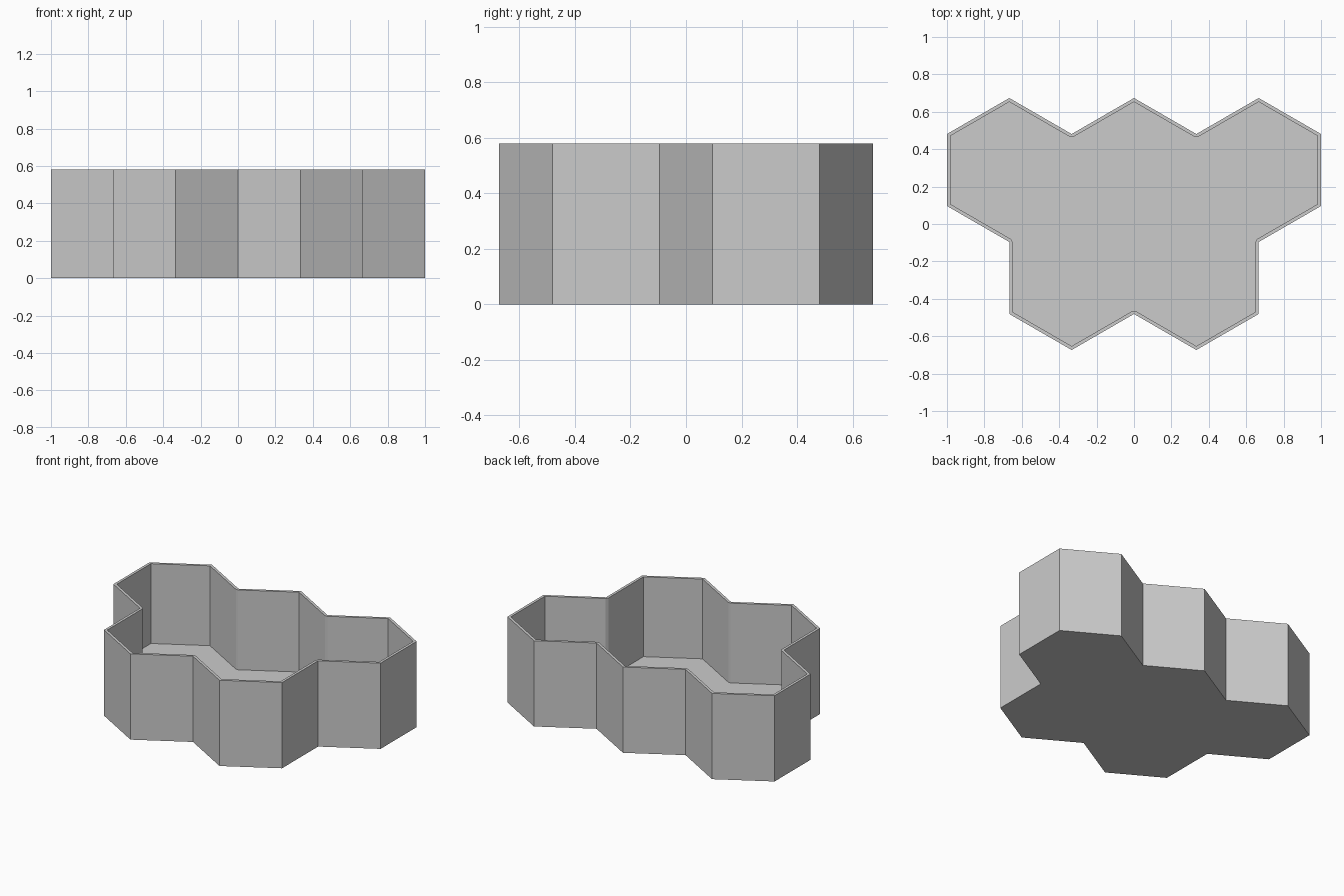
import bpy
import bmesh
from math import sqrt, radians, cos
from mathutils import Vector, Matrix

cube = bpy.data.objects.get("Cube")
if cube:
    bpy.data.objects.remove(cube, do_unlink=True)

SIDE = 2 / (3 * sqrt(3))     # edge of one hexagon cell
HEIGHT = 0.58
WALL = 0.018
FLOOR = 0.04
TURNS = "+-++-++-+++-+-++"   # outward (+) and inward (-) corners, walked counter-clockwise

grey = bpy.data.materials.new("grey")
grey.use_nodes = True
colour = (0.6, 0.6, 0.6, 1)
grey.diffuse_color = colour
grey.node_tree.nodes["Principled BSDF"].inputs["Base Color"].default_value = colour


def turned(v, degrees):
    return Matrix.Rotation(radians(degrees), 2) @ v


# Walk the outline; each outer corner gets one inner point, or two where the wall bends inward
pos, heading = Vector((-1, 1.25 * SIDE)), Vector((0, -1))
outer, inner = [], []
for turn in TURNS:
    pos = pos + heading * SIDE
    angle = 60 if turn == "+" else -60
    normal = turned(heading, 90)
    heading = turned(heading, angle)
    outer.append(pos)
    if turn == "+":
        inner.append([pos + turned(normal, angle / 2) * WALL / cos(radians(30))])
    else:
        inner.append([pos + normal * WALL, pos + turned(normal, angle) * WALL])

bm = bmesh.new()


def ring(points, z):
    return [bm.verts.new((p.x, p.y, z)) for p in points]


def pairs(items):
    return zip(items, items[1:] + items[:1])


def skin(low, high):
    for (a, b), (c, d) in zip(pairs(low), pairs(high)):
        bm.faces.new((a, b, d, c))


# Outer wall and underside
base, top = ring(outer, 0), ring(outer, HEIGHT)
skin(base, top)
bm.faces.new(base[::-1])

# Inner wall and floor
lip_groups = [ring(group, HEIGHT) for group in inner]
lip = [v for group in lip_groups for v in group]
floor = ring([p for group in inner for p in group], FLOOR)
skin(lip, floor)
bm.faces.new(floor)

# Flat rim, with a small triangle at each inward corner
for (a, ga), (b, gb) in pairs(list(zip(top, lip_groups))):
    bm.faces.new((a, b, gb[0], ga[-1]))
    if len(ga) == 2:
        bm.faces.new((a, ga[1], ga[0]))

bmesh.ops.recalc_face_normals(bm, faces=bm.faces)
mesh = bpy.data.meshes.new("hexagon_tray")
bm.to_mesh(mesh)
bm.free()
mesh.materials.append(grey)
tray = bpy.data.objects.new("hexagon_tray", mesh)
bpy.context.collection.objects.link(tray)
